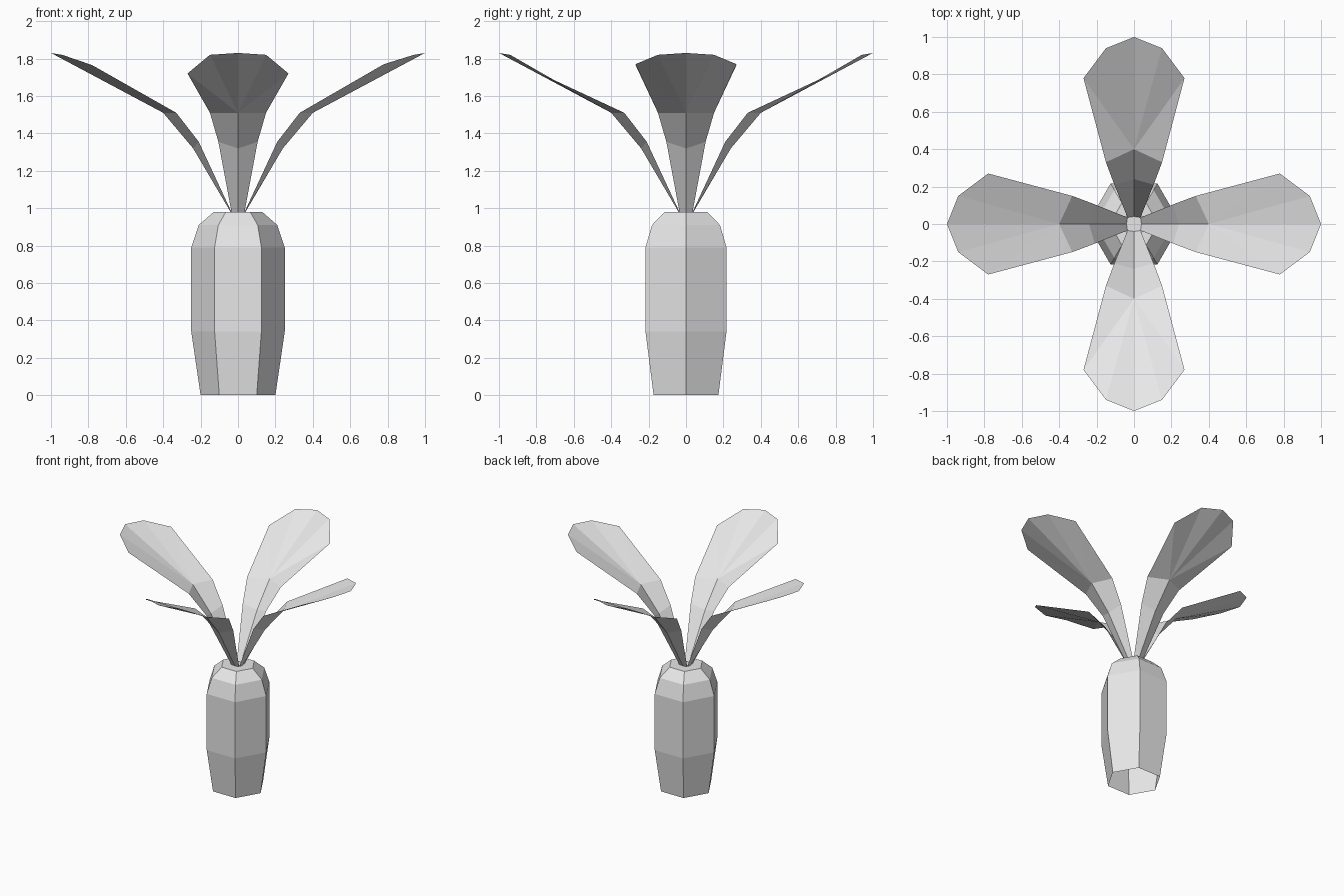
import bpy, bmesh, math
from mathutils import Matrix

if "Cube" in bpy.data.objects:
    bpy.data.objects.remove(bpy.data.objects["Cube"])

grey = bpy.data.materials.new("light grey")
grey.diffuse_color = (0.8, 0.8, 0.8, 1)
grey.use_nodes = True
grey.node_tree.nodes["Principled BSDF"].inputs["Base Color"].default_value = grey.diffuse_color


def finish(name, bm):
    mesh = bpy.data.meshes.new(name)
    bm.to_mesh(mesh)
    bm.free()
    mesh.materials.append(grey)
    obj = bpy.data.objects.new(name, mesh)
    bpy.context.collection.objects.link(obj)
    return obj


# Trunk: six-sided, open underneath, capped on top
bm = bmesh.new()
rings = []
for r, z in [(0.20, 0), (0.25, 0.34), (0.25, 0.79), (0.21, 0.91), (0.13, 0.98)]:
    rings.append([bm.verts.new((r * math.cos(i * math.pi / 3), r * math.sin(i * math.pi / 3), z))
                  for i in range(6)])
for a, b in zip(rings, rings[1:]):
    for i in range(6):
        j = (i + 1) % 6
        bm.faces.new((a[i], a[j], b[j], b[i]))
bm.faces.new(rings[-1])
finish("trunk", bm)


# Leaf: folded sheet with a low midrib, ending in a fan-shaped blade
def leaf(name, angle, wide_z):
    bm = bmesh.new()
    mid = [bm.verts.new(p) for p in [(0.04, 0, 0.98), (0.24, 0, 1.32), (0.40, 0, 1.51), (1.0, 0, 1.83)]]
    for s in (1, -1):
        edge = [bm.verts.new((x, s * y, z)) for x, y, z in
                [(0.035, 0.035, 0.98), (0.21, 0.105, 1.355), (0.33, 0.15, 1.51),
                 (0.78, 0.27, wide_z), (0.94, 0.15, 1.82)]]
        faces = [(mid[i], mid[i + 1], edge[i + 1], edge[i]) for i in range(2)]
        rim = edge[2:] + [mid[3]]
        faces += [(mid[2], b, a) for a, b in zip(rim, rim[1:])]
        for f in faces:
            bm.faces.new(f if s > 0 else f[::-1])
    bmesh.ops.recalc_face_normals(bm, faces=bm.faces)
    bm.faces.ensure_lookup_table()
    if bm.faces[2].normal.z < 0:
        bmesh.ops.reverse_faces(bm, faces=bm.faces)
    bm.transform(Matrix.Rotation(angle, 4, 'Z'))
    finish(name, bm)


# Side leaves are more cupped than the front and back ones
for i, (side, z) in enumerate([("right", 1.77), ("back", 1.72), ("left", 1.765), ("front", 1.72)]):
    leaf(side + "_leaf", i * math.pi / 2, z)
